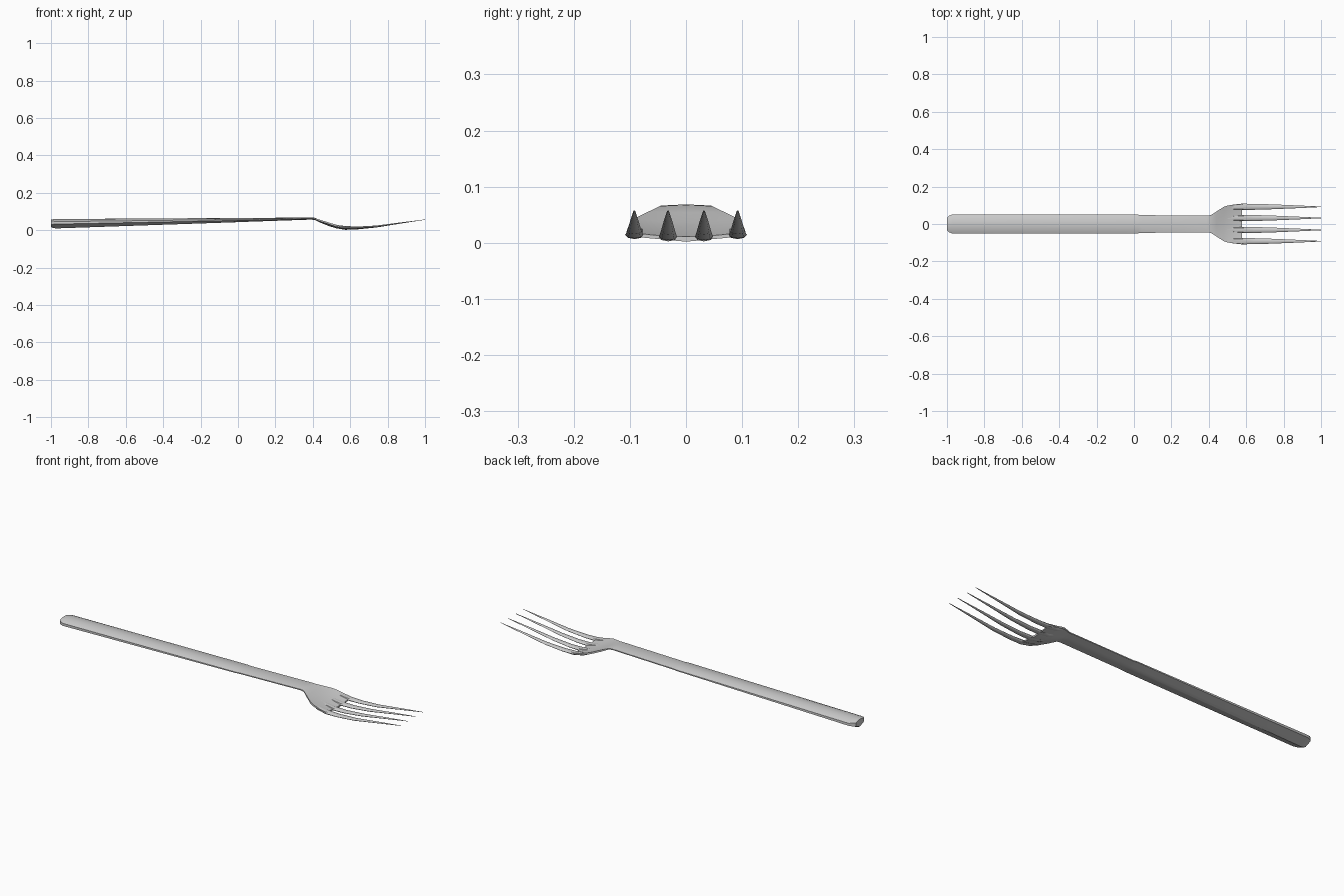
import bpy, bmesh, math


def loft(name, rings):
    """Skin a list of equal-length rings and cap both ends."""
    bm = bmesh.new()
    loops = [[bm.verts.new(p) for p in r] for r in rings]
    n = len(rings[0])
    for a, b in zip(loops, loops[1:]):
        for i in range(n):
            j = (i + 1) % n
            bm.faces.new((a[i], a[j], b[j], b[i]))
    bm.faces.new(loops[0])
    bm.faces.new(loops[-1])
    bmesh.ops.recalc_face_normals(bm, faces=bm.faces)
    mesh = bpy.data.meshes.new(name)
    bm.to_mesh(mesh)
    bm.free()
    ob = bpy.data.objects.new(name, mesh)
    bpy.context.collection.objects.link(ob)
    bpy.context.view_layer.objects.active = ob
    ob.select_set(True)
    bpy.ops.object.shade_smooth_by_angle(angle=math.radians(35))
    ob.select_set(False)
    return ob


def body_ring(x, w, top, top_edge, low_edge, low):
    """Curved top, shallow V underneath."""
    fr = [-1, -0.85, -0.6, -0.3, 0, 0.3, 0.6, 0.85, 1]
    upper = [(x, w * f, top + (top_edge - top) * f * f) for f in fr]
    lower = [(x, w * f, low + (low_edge - low) * abs(f)) for f in reversed(fr)]
    return upper + lower


# Handle: x, half width, top centre, top edge, lower edge, bottom centre
handle = [
    (-1.00, 0.034, 0.056, 0.050, 0.032, 0.018),
    (-0.99, 0.044, 0.059, 0.049, 0.032, 0.012),
    (-0.97, 0.051, 0.060, 0.046, 0.033, 0.010),
    (0.02, 0.050, 0.066, 0.058, 0.053, 0.044),
    (0.04, 0.047, 0.066, 0.058, 0.053, 0.045),
    (0.39, 0.046, 0.068, 0.066, 0.061, 0.057),
    (0.41, 0.047, 0.067, 0.065, 0.059, 0.055),
]
# Palm, dished down to the roots of the tines
palm = [
    (0.41, 0.047, 0.067, 0.065, 0.059, 0.055),
    (0.44, 0.066, 0.054, 0.056, 0.047, 0.041),
    (0.48, 0.092, 0.037, 0.043, 0.034, 0.025),
    (0.50, 0.099, 0.030, 0.037, 0.028, 0.018),
    (0.54, 0.104, 0.018, 0.026, 0.017, 0.008),
    (0.578, 0.106, 0.011, 0.020, 0.012, 0.002),
]
loft("handle_and_palm", [body_ring(*s) for s in handle + palm[1:]])

# Tines: x, shift toward root y, half width, middle height, half thickness
tine = [
    (0.47, 0.82, 0.008, 0.036, 0.003),
    (0.52, 0.96, 0.014, 0.0185, 0.007),
    (0.575, 1.0, 0.0165, 0.0105, 0.008),
    (0.64, 1.0, 0.0160, 0.0110, 0.006),
    (0.74, 1.0, 0.0130, 0.0200, 0.005),
    (0.87, 1.0, 0.0075, 0.0390, 0.003),
    (1.00, 1.0, 0.0015, 0.0570, 0.0008),
]
for name, y0, lift in (("outer_tine", 0.092, 0.004), ("inner_tine", 0.032, 0.0)):
    for side in (-1, 1):
        rings = []
        for x, k, w, z, t in tine:
            z += lift * min(1, max(0, (0.75 - x) / 0.15))
            rings.append([(x, side * y0 * k + w * math.cos(a * math.pi / 4),
                           z + t * math.sin(a * math.pi / 4)) for a in range(8)])
        loft(name + ("_left" if side > 0 else "_right"), rings)
